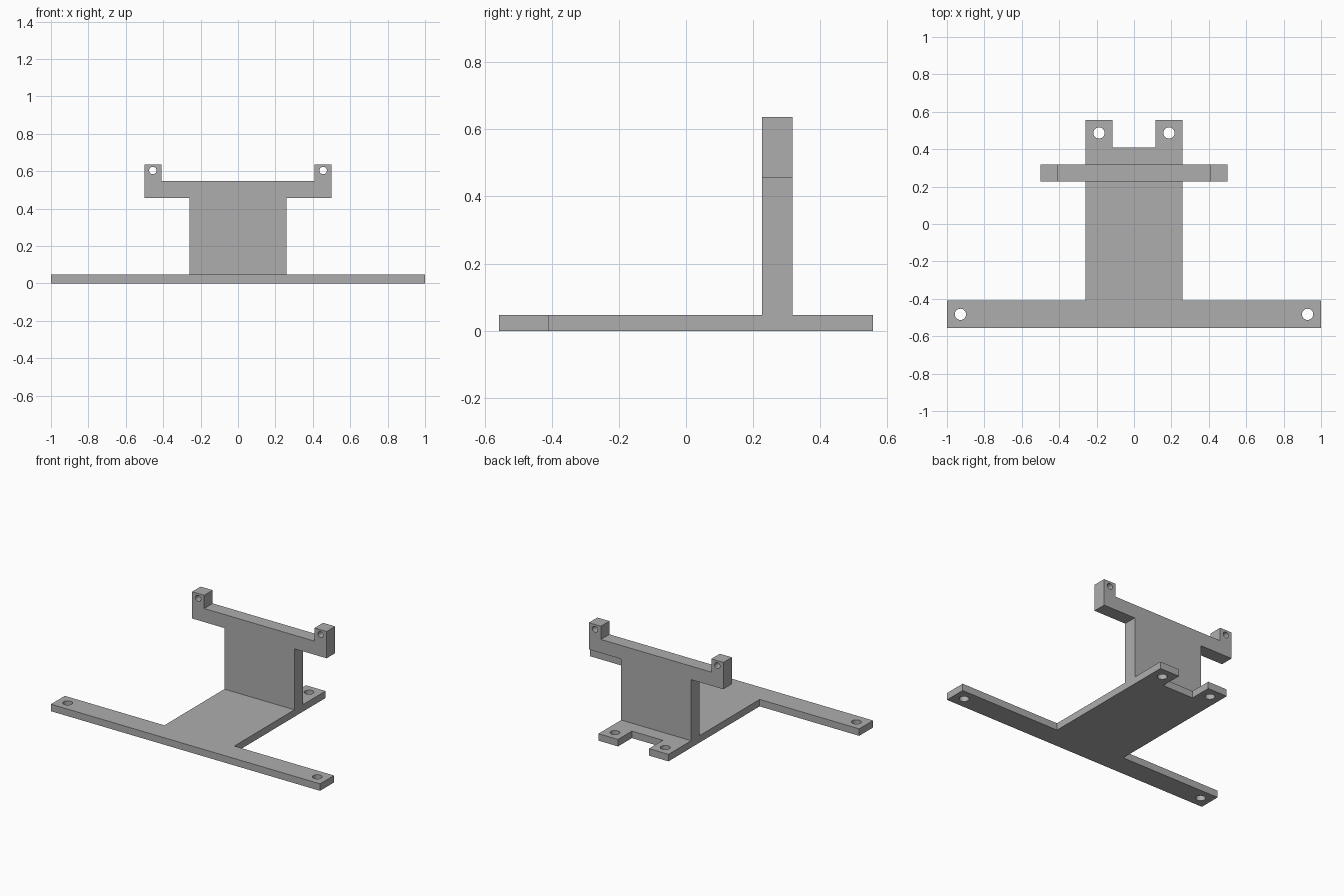
import bpy, bmesh
from mathutils import Matrix, Vector

cube = bpy.data.objects.get("Cube")
if cube:
    bpy.data.objects.remove(cube, do_unlink=True)

THICK = 0.047                      # base plate thickness
BACK, FRONT = 0.227, 0.317         # upright faces along y

grey = bpy.data.materials.new("mid_grey")
grey.use_nodes = True
colour = (0.42, 0.42, 0.42, 1)
grey.diffuse_color = colour
grey.node_tree.nodes["Principled BSDF"].inputs["Base Color"].default_value = colour


def add_object(name, bm):
    bmesh.ops.recalc_face_normals(bm, faces=bm.faces)
    mesh = bpy.data.meshes.new(name)
    bm.to_mesh(mesh)
    bm.free()
    mesh.materials.append(grey)
    obj = bpy.data.objects.new(name, mesh)
    bpy.context.collection.objects.link(obj)
    return obj


def drilled_plate(name, half, depth, holes, radius, place):
    """Mirror a half outline, extrude it, drill mirrored holes, then place it."""
    outline = half + [(-x, y) for x, y in reversed(half)]
    bm = bmesh.new()
    face = bm.faces.new([bm.verts.new((x, y, 0)) for x, y in outline])
    top = bmesh.ops.extrude_face_region(bm, geom=[face])["geom"]
    bmesh.ops.translate(bm, vec=(0, 0, depth),
                        verts=[v for v in top if isinstance(v, bmesh.types.BMVert)])
    plate = add_object(name, bm)

    # Drill cutters
    bm = bmesh.new()
    for x, y in holes:
        for side in (-1, 1):
            bmesh.ops.create_cone(bm, cap_ends=True, segments=32, radius1=radius,
                                  radius2=radius, depth=depth * 3,
                                  matrix=Matrix.Translation((side * x, y, depth / 2)))
    cutter = add_object(name + "_drill", bm)
    cutter.hide_render = True
    mod = plate.modifiers.new("holes", "BOOLEAN")
    mod.operation, mod.solver, mod.object = "DIFFERENCE", "EXACT", cutter
    bpy.ops.object.select_all(action="DESELECT")
    plate.select_set(True)
    bpy.context.view_layer.objects.active = plate
    bpy.ops.object.modifier_apply(modifier=mod.name)
    bpy.data.objects.remove(cutter, do_unlink=True)

    plate.data.transform(place)
    bpy.ops.object.shade_smooth_by_angle()
    return plate


# Flat base: wide front bar, tongue running back, notched rear tabs
drilled_plate("base_plate",
              [(1, -0.557), (1, -0.41), (0.26, -0.41), (0.26, 0.557),
               (0.115, 0.557), (0.115, 0.41)],
              THICK, [(0.928, -0.483), (0.187, 0.487)], 0.03, Matrix())

# Upright panel with side arms and drilled ears, stood up to face the front
drilled_plate("upright_bracket",
              [(0.26, THICK), (0.26, 0.457), (0.5, 0.457), (0.5, 0.637),
               (0.41, 0.637), (0.41, 0.548)],
              FRONT - BACK, [(0.455, 0.604)], 0.02,
              Matrix.Translation(Vector((0, FRONT, 0))) @ Matrix.Rotation(1.5707963, 4, "X"))
